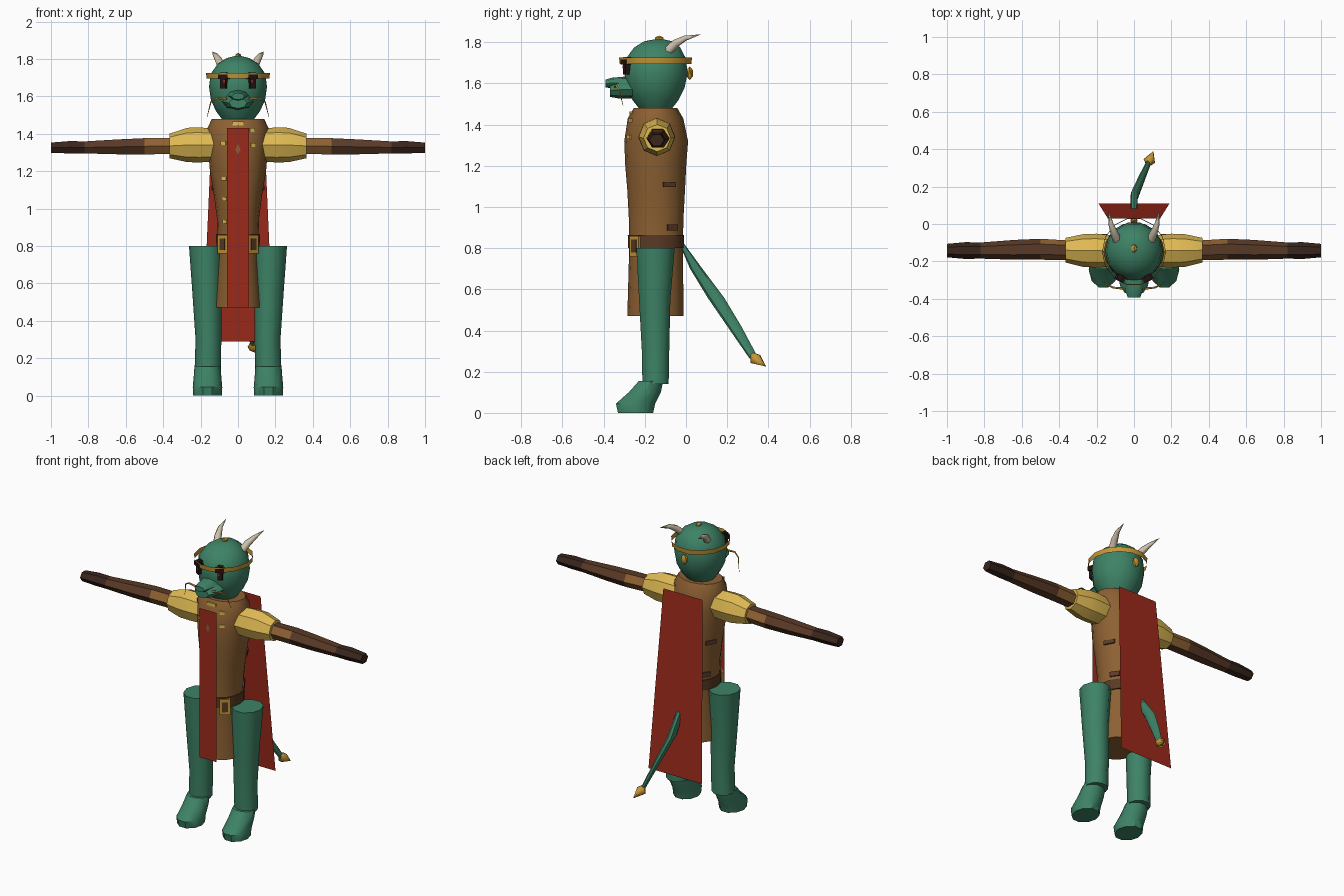
import bpy, bmesh, math
from mathutils import Vector

cube = bpy.data.objects.get("Cube")
if cube:
    bpy.data.objects.remove(cube)


def material(name, r, g, b):
    m = bpy.data.materials.new(name)
    m.use_nodes = True
    col = [(c / 255) ** 2.2 for c in (r, g, b)] + [1]
    m.diffuse_color = col
    m.node_tree.nodes["Principled BSDF"].inputs["Base Color"].default_value = col
    return m


GREEN = material("green_skin", 64, 130, 102)
TAN = material("tan_leather", 140, 97, 54)
BROWN = material("brown_leather", 90, 60, 42)
DARK = material("dark_leather", 60, 42, 34)
RED = material("red_cloth", 155, 46, 33)
YELLOW = material("yellow_cloth", 222, 184, 84)
GOLD = material("gold", 196, 148, 56)
HORN = material("horn", 205, 192, 168)
BLACK = material("eye_black", 42, 26, 26)


def add(name, bm, mats):
    """Turn a bmesh into a shaded object."""
    bmesh.ops.recalc_face_normals(bm, faces=bm.faces)
    me = bpy.data.meshes.new(name)
    bm.to_mesh(me)
    bm.free()
    ob = bpy.data.objects.new(name, me)
    bpy.context.collection.objects.link(ob)
    for m in mats:
        me.materials.append(m)
    bpy.ops.object.select_all(action='DESELECT')
    ob.select_set(True)
    bpy.context.view_layer.objects.active = ob
    bpy.ops.object.shade_smooth_by_angle(angle=math.radians(40))
    return ob


def loft(name, mats, rings, sides=12, axis="Z", side=1, caps=True, rule=None):
    """Rings are (position on axis, centre a, centre b, radius a, radius b)."""
    bm = bmesh.new()
    loops = []
    for t, ca, cb, ra, rb in rings:
        loop = []
        for i in range(sides):
            ang = math.tau * i / sides
            a, b = ca + ra * math.cos(ang), cb + rb * math.sin(ang)
            p = {"X": (t, a, b), "Y": (a, t, b), "Z": (a, b, t)}[axis]
            loop.append(bm.verts.new((p[0] * side, p[1], p[2])))
        loops.append(loop)
    for lo, hi in zip(loops, loops[1:]):
        for i in range(sides):
            j = (i + 1) % sides
            bm.faces.new((lo[i], lo[j], hi[j], hi[i]))
    if caps:
        bm.faces.new(loops[0])
        bm.faces.new(loops[-1])
    if rule:
        bmesh.ops.recalc_face_normals(bm, faces=bm.faces)
        for f in bm.faces:
            f.material_index = rule(f)
    return add(name, bm, mats)


def box(name, mat, loc, size, turn=0):
    bm = bmesh.new()
    bmesh.ops.create_cube(bm, size=1)
    bmesh.ops.scale(bm, vec=size, verts=bm.verts)
    ob = add(name, bm, [mat])
    ob.location = loc
    ob.rotation_euler.z = turn
    return ob


def gem(name, mat, loc, size):
    bm = bmesh.new()
    bmesh.ops.create_icosphere(bm, subdivisions=1, radius=1)
    bmesh.ops.scale(bm, vec=size, verts=bm.verts)
    add(name, bm, [mat]).location = loc


def sheet(name, mat, corners):
    bm = bmesh.new()
    bm.faces.new([bm.verts.new(c) for c in corners])
    add(name, bm, [mat])


def tube(name, mat, points, side=1):
    """Points are (x, y, z, radius)."""
    cu = bpy.data.curves.new(name, 'CURVE')
    cu.dimensions = '3D'
    cu.bevel_depth = 1
    cu.bevel_resolution = 1
    cu.use_fill_caps = True
    sp = cu.splines.new('POLY')
    sp.points.add(len(points) - 1)
    for p, (x, y, z, r) in zip(sp.points, points):
        p.co = (x * side, y, z, 1)
        p.radius = r
    cu.materials.append(mat)
    bpy.context.collection.objects.link(bpy.data.objects.new(name, cu))


# Torso and long tunic skirt
TORSO = [(.47, 0, -.148, .13, .137), (.8, 0, -.146, .108, .13), (.95, 0, -.145, .113, .133),
         (1.08, 0, -.145, .13, .14), (1.2, 0, -.147, .15, .148), (1.32, 0, -.145, .16, .155),
         (1.43, 0, -.148, .163, .135), (1.48, 0, -.148, .14, .106)]
loft("tunic", [TAN], TORSO, 16)
loft("belt", [BROWN], [(.8, 0, -.146, .116, .136), (.865, 0, -.146, .117, .137)], 16)


def on_tunic(x, z):
    """Front surface point of the tunic, and its turn about z."""
    for lo, hi in zip(TORSO, TORSO[1:]):
        if lo[0] <= z <= hi[0]:
            k = (z - lo[0]) / (hi[0] - lo[0])
            _, _, cy, rx, ry = [a + (b - a) * k for a, b in zip(lo, hi)]
            y = ry * math.sqrt(max(0, 1 - (x / rx) ** 2))
            return Vector((x, cy - y, z)), math.atan2(x * ry * ry, y * rx * rx)


# Small clasps beside the tabard
for x, z in [(-.078, 1.35), (-.075, 1.16), (-.072, 1.05), (-.07, .93), (.08, 1.34), (.075, 1.42),
             (-.015, 1.455), (.015, 1.455)]:
    p, turn = on_tunic(x, z)
    box("clasp", YELLOW, p, (.03, .009, .02), turn)

# Red tabard with its diamond, and the cape
sheet("tabard", RED, [(-.06, -.305, .47), (.06, -.305, .47), (.06, -.305, 1.43), (-.06, -.305, 1.43)])
sheet("tabard_diamond", TAN, [(0, -.308, 1.29), (.014, -.308, 1.315), (0, -.308, 1.345), (-.014, -.308, 1.315)])
sheet("cape", RED, [(-.19, .11, .29), (.19, .11, .29), (.14, .03, 1.43), (-.14, .03, 1.43)])

# Head, muzzle and headband
loft("head", [GREEN], [(1.47, 0, -.148, .08, .075), (1.52, 0, -.148, .117, .115), (1.58, 0, -.148, .145, .145),
                       (1.65, 0, -.146, .155, .157), (1.72, 0, -.146, .146, .15), (1.775, 0, -.14, .108, .115),
                       (1.805, 0, -.135, .06, .07), (1.815, 0, -.13, .02, .02)], 14)
loft("lower_muzzle", [GREEN], [(-.26, 0, 1.572, .085, .045), (-.33, 0, 1.57, .075, .042),
                               (-.37, 0, 1.565, .048, .03)], 8, "Y")
loft("nose", [GREEN], [(-.28, 0, 1.6, .06, .035), (-.36, 0, 1.602, .045, .026), (-.392, 0, 1.6, .034, .018)], 8, "Y")
loft("headband", [GOLD], [(1.695, 0, -.148, .168, .178), (1.726, 0, -.148, .171, .182)], 14, caps=False)
gem("crown_stud", GOLD, (0, -.13, 1.815), (.018, .025, .018))
gem("back_stud", GOLD, (0, .018, 1.65), (.022, .018, .034))

# Tail with its pointed tip
loft("tail", [GREEN], [(.82, 0, -.02, .012, .012), (.7, 0, .05, .018, .03), (.56, 0, .145, .02, .04),
                       (.42, .038, .235, .016, .034), (.265, .08, .33, .011, .022)], 8)
tube("tail_tip", GOLD, [(.077, .32, .285, .012), (.082, .337, .262, .032), (.103, .388, .226, .001)])


# Arm colour bands: upper arm faces front and back lighter than top and bottom
def arm_rule(f):
    x = abs(f.calc_center_median().x)
    if x > .82:
        return 2
    return 0 if x < .5 and abs(f.normal.y) > .3 else 1


# Paired parts
for s, label in ((1, "left"), (-1, "right")):
    loft(label + "_shoulder", [YELLOW], [(.12, -.145, 1.34, .085, .088), (.2, -.142, 1.34, .09, .093),
                                         (.27, -.142, 1.34, .088, .092), (.365, -.14, 1.335, .066, .066)],
         8, "X", s)
    loft(label + "_arm", [TAN, BROWN, DARK],
         [(.35, -.14, 1.335, .052, .05), (.5, -.135, 1.333, .056, .05), (.64, -.138, 1.33, .053, .046),
          (.82, -.142, 1.327, .043, .037), (.9, -.142, 1.328, .045, .038), (1, -.142, 1.325, .036, .032)],
         6, "X", s, rule=arm_rule)
    loft(label + "_leg", [GREEN], [(.14, .162, -.148, .07, .067), (.3, .158, -.148, .069, .07),
                                   (.55, .165, -.152, .079, .08), (.8, .172, -.148, .09, .098)], 10, "Z", s)
    loft(label + "_foot", [GREEN], [(0, .163, -.245, .077, .09), (.045, .163, -.245, .079, .1),
                                    (.1, .163, -.2, .074, .082), (.155, .163, -.17, .07, .062)], 10, "Z", s)
    tube(label + "_horn", HORN, [(.088, -.09, 1.755, .024), (.105, -.05, 1.795, .021),
                                 (.122, -.005, 1.82, .014), (.135, .07, 1.838, .001)], s)
    tube(label + "_whisker", GOLD, [(.06, -.345, 1.585, .006), (.11, -.34, 1.59, .005),
                                    (.145, -.325, 1.57, .004), (.165, -.305, 1.49, .001)], s)
    # Eyes with a brow and a red pupil
    box(label + "_eye", BLACK, (s * .075, -.287, 1.685), (.03, .03, .085), s * .45)
    box(label + "_brow", BLACK, (s * .075, -.292, 1.705), (.055, .03, .025), s * .45)
    box(label + "_pupil", RED, (s * .073, -.303, 1.68), (.012, .008, .014), s * .45)
    # Belt buckle and worn side patches
    box(label + "_buckle", GOLD, (s * .08, -.247, .81), (.065, .014, .1), s * .7)
    box(label + "_buckle_centre", BROWN, (s * .082, -.25, .81), (.035, .014, .062), s * .7)
    box(label + "_side_patch", BROWN, (s * .122, -.08, 1.11), (.008, .07, .025), s * .5)
    box(label + "_waist_patch", BROWN, (s * .092, -.065, .9), (.008, .06, .03), s * .6)
